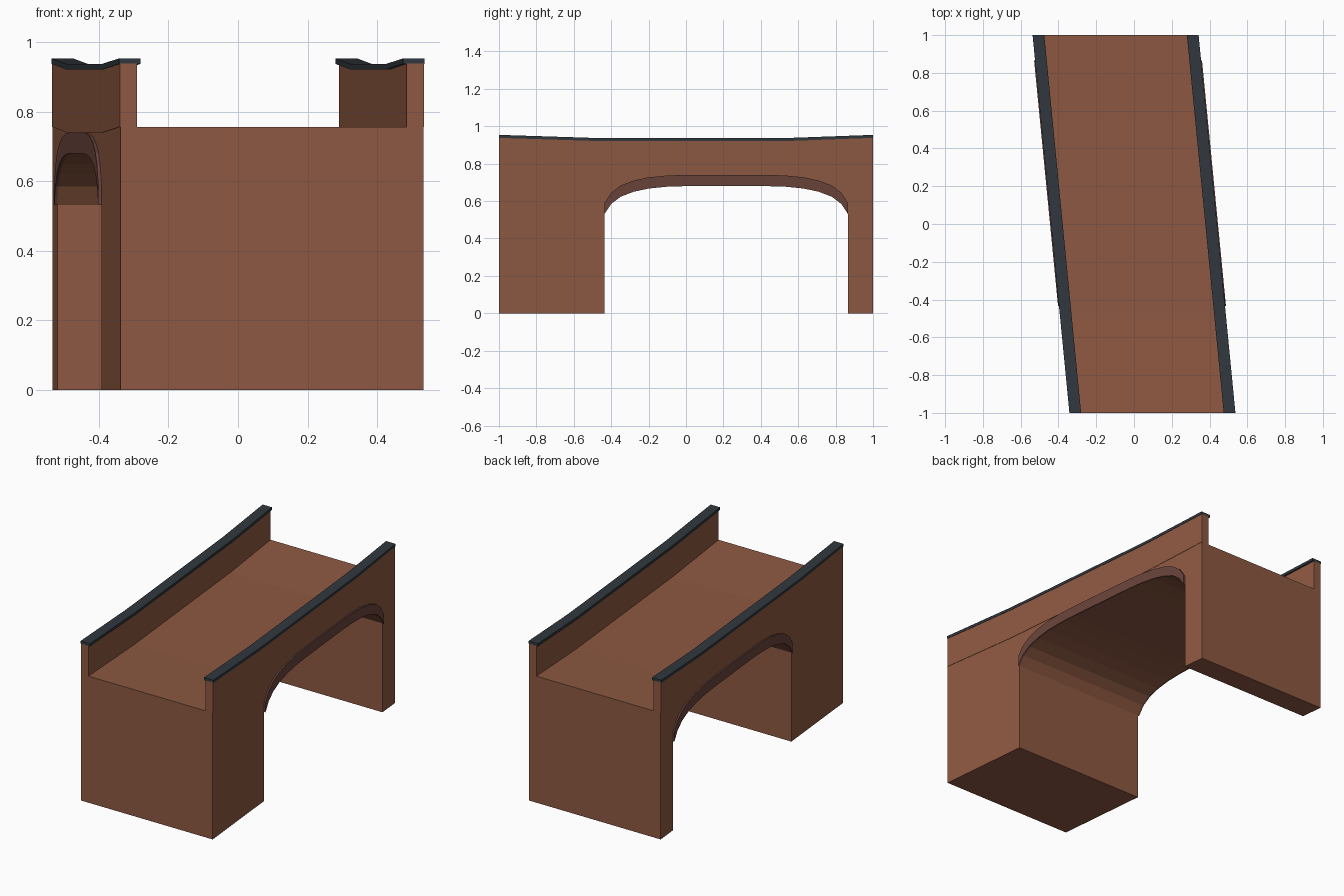
import bpy
import bmesh

cube = bpy.data.objects.get("Cube")
if cube:
    bpy.data.objects.remove(cube, do_unlink=True)

SKEW = -0.0975      # sideways shift per unit of length
HALF = 0.4355       # half width of the bridge
WALL = 0.05         # parapet thickness
MID, SPAN = 0.215, 0.65   # arch centre and half span


def material(name, colour):
    mat = bpy.data.materials.new(name)
    mat.use_nodes = True
    mat.diffuse_color = (*colour, 1)
    mat.node_tree.nodes["Principled BSDF"].inputs["Base Color"].default_value = (*colour, 1)
    return mat


brick = material("brown brick", (0.27, 0.099, 0.054))
arch_brick = material("dark red brick", (0.145, 0.058, 0.044))
slate = material("slate coping", (0.03, 0.039, 0.048))


def extrude_across(name, profile, x0, x1, mat):
    """Extrude a (y, z) outline from x0 to x1, skewed along the bridge."""
    bm = bmesh.new()
    sides = [[bm.verts.new((x + SKEW * y, y, z)) for y, z in profile] for x in (x0, x1)]
    for side in sides:
        bm.faces.new(side)
    n = len(profile)
    for i in range(n):
        j = (i + 1) % n
        bm.faces.new((sides[0][i], sides[0][j], sides[1][j], sides[1][i]))
    bmesh.ops.recalc_face_normals(bm, faces=bm.faces)
    mesh = bpy.data.meshes.new(name)
    bm.to_mesh(mesh)
    bm.free()
    mesh.materials.append(mat)
    obj = bpy.data.objects.new(name, mesh)
    bpy.context.collection.objects.link(obj)
    return obj


def raised(points, dz):
    return [(y, z + dz) for y, z in points]


def band(lower, upper):
    return lower + upper[::-1]


# Gently sagging line shared by deck, parapets and coping
deck = [(-1, 0.757), (-0.5, 0.741), (0.56, 0.741), (1, 0.757)]

# Flattened arch: half outline as (distance from centre, height), then mirrored
half_arch = [(SPAN, 0.532), (0.615, 0.585), (0.565, 0.623), (0.495, 0.65),
             (0.415, 0.667), (0.315, 0.677), (0.215, 0.68)]
arch = [(MID - d, z) for d, z in half_arch] + [(MID + d, z) for d, z in half_arch[::-1]]

# Piers, vault and deck in one body
opening = [(MID - SPAN, 0)] + arch + [(MID + SPAN, 0)]
extrude_across("bridge_body", [(-1, 0)] + opening + [(1, 0)] + deck[::-1], -HALF, HALF, brick)

# Each side: arch ring proud of the wall, parapet, coping overhanging the roadway
for side, s in (("right", -1), ("left", 1)):
    extrude_across(side + "_arch_ring", band(arch, raised(arch, 0.06)),
                   s * (HALF - 0.001), s * (HALF + 0.009), arch_brick)
    extrude_across(side + "_parapet", band(deck, raised(deck, 0.182)),
                   s * (HALF + 0.002 - WALL), s * (HALF + 0.002), brick)
    extrude_across(side + "_coping", band(raised(deck, 0.181), raised(deck, 0.197)),
                   s * (HALF - WALL - 0.008), s * (HALF + 0.004), slate)
